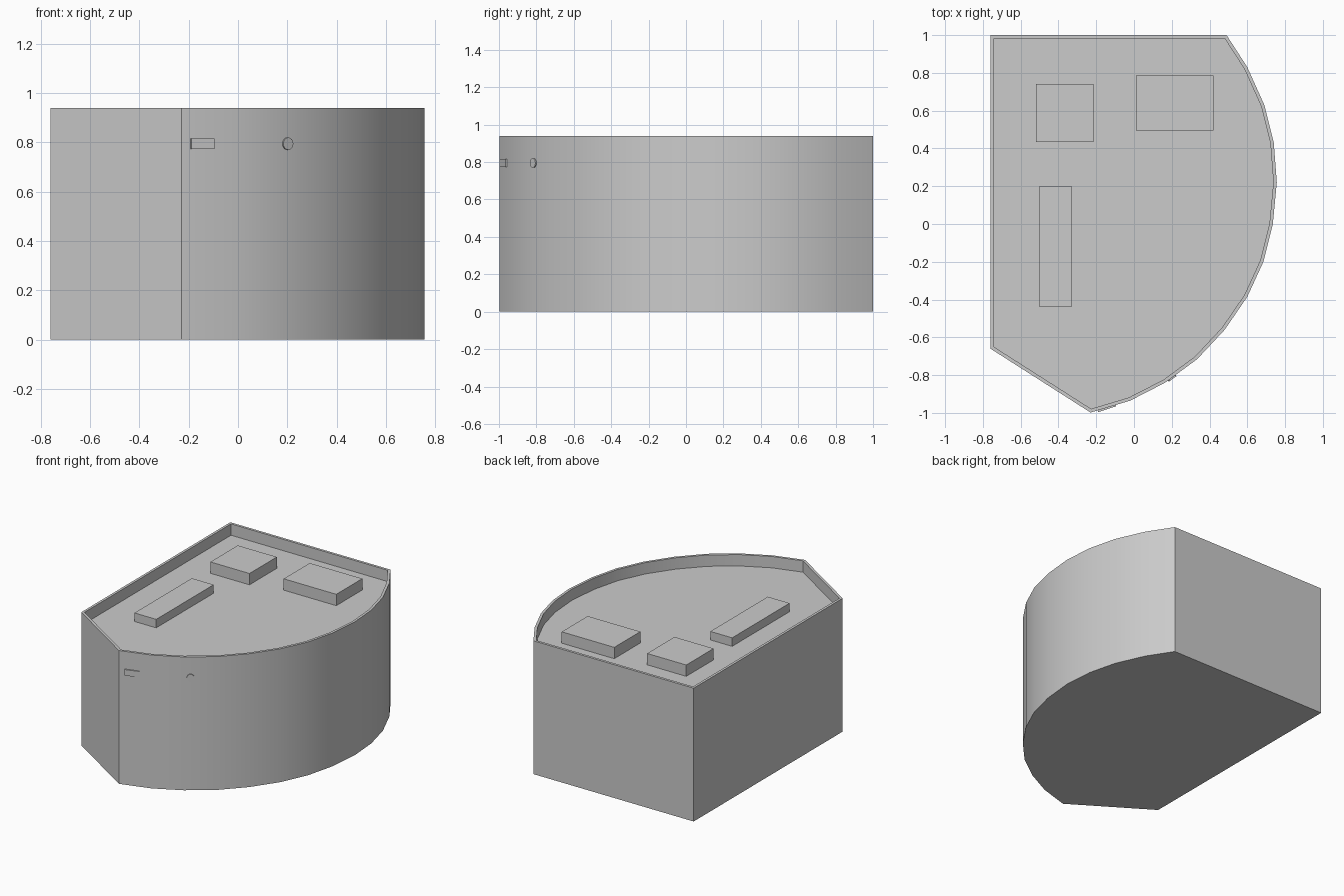
import bpy, bmesh, math
from mathutils import Matrix, Vector

if "Cube" in bpy.data.objects:
    bpy.data.objects.remove(bpy.data.objects["Cube"])

TOP, FLOOR = 0.94, 0.86

# Plan outline: straight back and left walls, angled corner, bowed facade
OUTLINE = [(-0.76, 1.0), (-0.76, -0.66), (-0.23, -0.998), (-0.02, -0.935),
           (0.165, -0.84), (0.335, -0.715), (0.48, -0.56), (0.60, -0.385),
           (0.685, -0.20), (0.735, 0.0), (0.756, 0.22), (0.74, 0.43),
           (0.69, 0.63), (0.60, 0.83), (0.49, 1.0)]


def add_object(name, bm):
    bmesh.ops.recalc_face_normals(bm, faces=bm.faces)
    mesh = bpy.data.meshes.new(name)
    bm.to_mesh(mesh)
    bm.free()
    obj = bpy.data.objects.new(name, mesh)
    bpy.context.collection.objects.link(obj)
    return obj


def box(name, centre, size, angle=0.0):
    bm = bmesh.new()
    mat = (Matrix.Translation(centre) @ Matrix.Rotation(angle, 4, 'Z')
           @ Matrix.Diagonal((*size, 1)))
    bmesh.ops.create_cube(bm, size=1, matrix=mat)
    return add_object(name, bm)


def roof_box(name, x0, x1, y0, y1, top):
    return box(name, ((x0 + x1) / 2, (y0 + y1) / 2, (FLOOR + top) / 2),
               (x1 - x0, y1 - y0, top - FLOOR))


# Building body with a sunken roof behind a thin parapet
bm = bmesh.new()
base = bm.faces.new([bm.verts.new((x, y, 0)) for x, y in OUTLINE])
bottom = base.copy()
lifted = bmesh.ops.extrude_face_region(bm, geom=[base])["geom"]
bmesh.ops.translate(bm, verts=[v for v in lifted if isinstance(v, bmesh.types.BMVert)],
                    vec=(0, 0, TOP))
bmesh.ops.remove_doubles(bm, verts=bm.verts, dist=1e-5)
if not any(all(v.co.z < 0.01 for v in f.verts) for f in bm.faces):
    bm.faces.new([v for v in bm.verts if v.co.z < 0.01])
bmesh.ops.recalc_face_normals(bm, faces=bm.faces)
roof = next(f for f in bm.faces if all(v.co.z > TOP - 0.01 for v in f.verts))
bmesh.ops.inset_region(bm, faces=[roof], thickness=0.018, use_even_offset=True)
sunk = bmesh.ops.extrude_face_region(bm, geom=[roof])["geom"]
bmesh.ops.translate(bm, verts=[v for v in sunk if isinstance(v, bmesh.types.BMVert)],
                    vec=(0, 0, FLOOR - TOP))
if roof.is_valid:
    bmesh.ops.delete(bm, geom=[roof], context='FACES_ONLY')
body = add_object("building_body", bm)
bpy.context.view_layer.objects.active = body
body.select_set(True)
bpy.ops.object.shade_smooth_by_angle(angle=math.radians(30))
body.select_set(False)

# Rooftop units
roof_box("roof_unit_square", -0.52, -0.215, 0.435, 0.74, TOP)
roof_box("roof_unit_wide", 0.01, 0.42, 0.495, 0.785, TOP)
roof_box("roof_unit_long", -0.50, -0.33, -0.44, 0.20, 0.92)

# Small wall plate beside the corner
box("wall_plate", (-0.145, -0.971, 0.795), (0.10, 0.02, 0.042), math.radians(18))

# Small round wall disc
bm = bmesh.new()
normal = Vector((math.sin(math.radians(36)), -math.cos(math.radians(36)), 0))
mat = (Matrix.Translation((0.20, -0.814, 0.795))
       @ normal.to_track_quat('Z', 'Y').to_matrix().to_4x4())
bmesh.ops.create_cone(bm, cap_ends=True, segments=16, radius1=0.025,
                      radius2=0.025, depth=0.015, matrix=mat)
add_object("wall_disc", bm)
